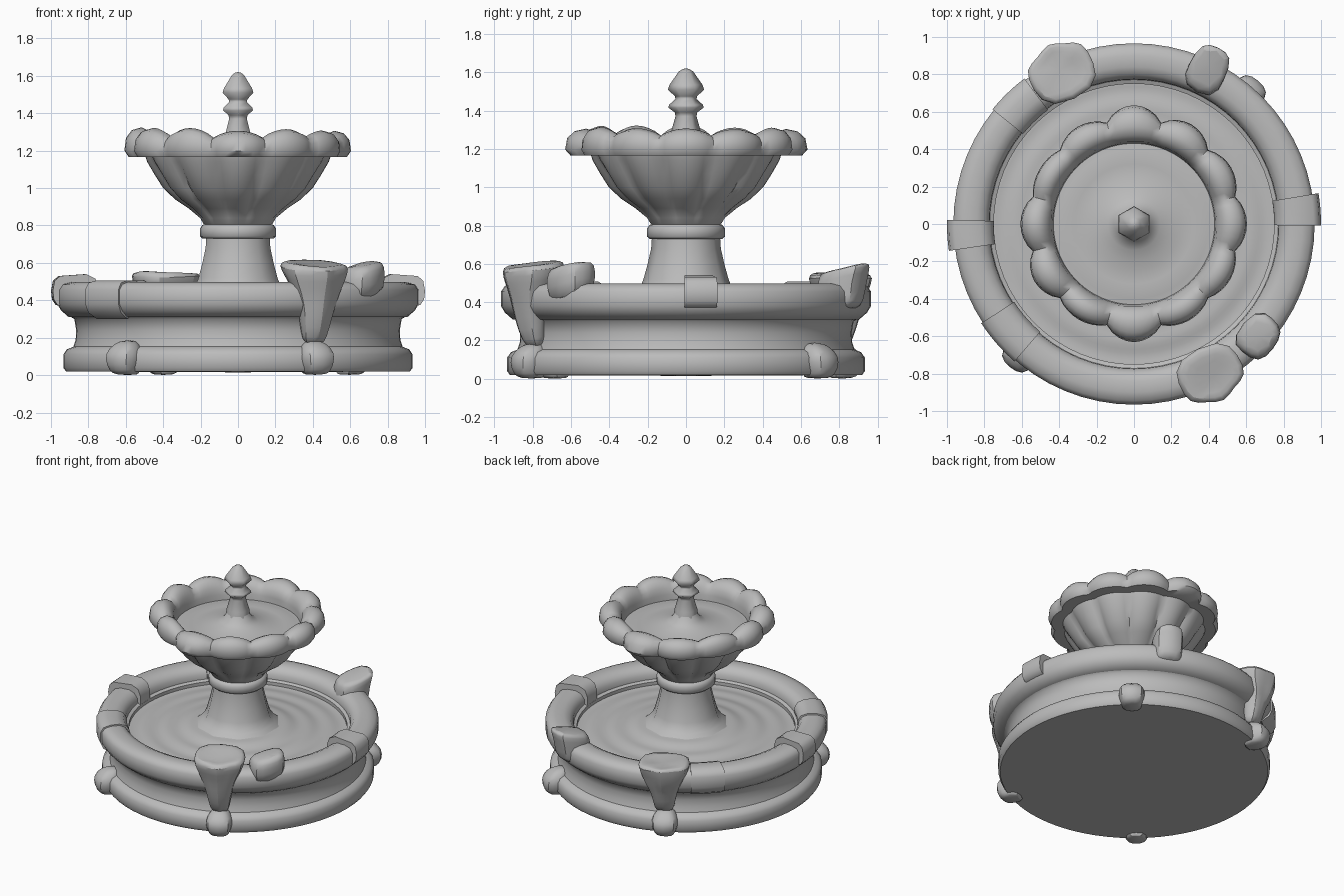
import bpy, bmesh, random
from math import sin, cos, pi, radians

random.seed(4)
if "Cube" in bpy.data.objects:
    bpy.data.objects.remove(bpy.data.objects["Cube"])

stone = bpy.data.materials.new("grey_stone")
stone.use_nodes = True
GREY = (0.5, 0.5, 0.5, 1)
stone.diffuse_color = GREY
stone.node_tree.nodes["Principled BSDF"].inputs["Base Color"].default_value = GREY


def finish(name, bm, angle):
    """Turn a bmesh into a shaded stone object."""
    bmesh.ops.remove_doubles(bm, verts=bm.verts, dist=0.0005)
    bmesh.ops.recalc_face_normals(bm, faces=bm.faces)
    mesh = bpy.data.meshes.new(name)
    bm.to_mesh(mesh)
    bm.free()
    mesh.materials.append(stone)
    ob = bpy.data.objects.new(name, mesh)
    bpy.context.collection.objects.link(ob)
    bpy.ops.object.select_all(action='DESELECT')
    ob.select_set(True)
    bpy.context.view_layer.objects.active = ob
    bpy.ops.object.shade_smooth_by_angle(angle=radians(angle))
    return ob


def bridge(bm, rings, wrap_rings, wrap_points):
    """Join neighbouring rings of points with quads."""
    n, m = len(rings), len(rings[0])
    for i in range(n if wrap_rings else n - 1):
        a, b = rings[i], rings[(i + 1) % n]
        for j in range(m if wrap_points else m - 1):
            k = (j + 1) % m
            bm.faces.new((a[j], a[k], b[k], b[j]))


def lathe(name, profile, segments=64, shape=None, angle=50, turn=0):
    """Spin a profile of (radius, height); shape may alter each point."""
    bm = bmesh.new()
    rings = []
    for s in range(segments):
        t = 2 * pi * s / segments + turn
        ring = []
        for i, (r, z) in enumerate(profile):
            if shape:
                r, z = shape(i, r, z, t)
            ring.append(bm.verts.new((r * cos(t), r * sin(t), z)))
        rings.append(ring)
    bridge(bm, rings, True, False)
    return finish(name, bm, angle)


def arc(name, profile, middle, width, steps=4):
    """Sweep a closed profile through part of a circle, in degrees."""
    bm = bmesh.new()
    rings = []
    for s in range(steps + 1):
        t = radians(middle + width * (s / steps - 0.5))
        rings.append([bm.verts.new((r * cos(t), r * sin(t), z)) for r, z in profile])
    bridge(bm, rings, False, True)
    bm.faces.new(rings[0])
    bm.faces.new(rings[-1])
    return finish(name, bm, 50)


# Section outlines: fraction of depth, fraction of half width
RIDGED = [(0, -0.8), (0.4, -1), (0.8, -0.95), (0.84, -0.45), (1.03, 0),
          (0.84, 0.45), (0.8, 0.95), (0.4, 1), (0, 0.8)]
BLOCKY = [(0, -1), (0.5, -1.05), (0.95, -0.95), (1.02, 0),
          (0.95, 0.95), (0.5, 1.05), (0, 1)]


def loft(name, degrees, sections, outline, jitter=0.0, tilt=0.0, slope=0.0):
    """Stack (height, inner radius, outer radius, width) into a soft lump.
    Tilt raises the left side and slope raises the inner side."""
    bm = bmesh.new()
    t = radians(degrees)
    rings = []
    for z, r0, r1, w in sections:
        ring = []
        for d, h in outline:
            r = r0 + (r1 - r0) * d + random.uniform(-jitter, jitter)
            y = w / 2 * h
            zz = z + tilt * h + slope * (0.5 - d) + random.uniform(-jitter, jitter)
            ring.append(bm.verts.new((r * cos(t) - y * sin(t), r * sin(t) + y * cos(t), zz)))
        rings.append(ring)
    bridge(bm, rings, False, True)
    bm.faces.new(rings[0])
    bm.faces.new(rings[-1])
    ob = finish(name, bm, 60)
    ob.modifiers.new("soften", 'SUBSURF').levels = 1


# Lower basin: moulded base, hollow wall and rounded rim
lathe("basin_wall", [
    (0, 0.015), (0.92, 0.02), (0.934, 0.04), (0.934, 0.11), (0.915, 0.138),
    (0.88, 0.152), (0.868, 0.19), (0.865, 0.24), (0.875, 0.3), (0.9, 0.315)])
lathe("basin_rim", [
    (0.86, 0.31), (0.905, 0.31), (0.945, 0.345), (0.966, 0.38), (0.966, 0.455),
    (0.945, 0.485), (0.9, 0.497), (0.84, 0.497), (0.8, 0.48), (0.775, 0.445),
    (0.772, 0.41), (0.75, 0.4), (0.75, 0.36)])

# Pool surface with gentle ripples rising towards the column
ripples = [(0.78, 0.375)]
for i in range(1, 27):
    r = 0.78 - i * 0.022
    ripples.append((r, 0.375 + 0.075 * ((0.78 - r) / 0.57) ** 2 + 0.004 * sin(r * 42)))
lathe("pool_water", ripples)

# Central column with facets, flared foot and collar
lathe("column", [(0.29, 0.43), (0.26, 0.455), (0.236, 0.485), (0.222, 0.52),
                 (0.2, 0.6), (0.182, 0.68), (0.178, 0.74)],
      segments=10, angle=40, turn=pi / 10)
lathe("collar", [(0.17, 0.73), (0.19, 0.73), (0.203, 0.742), (0.203, 0.785),
                 (0.19, 0.803), (0.17, 0.81)], segments=32)

# Upper bowl: fluted underside and uneven lobed rim
SPREAD = [0.65, 0.6, 0.8, 1.1, 0.6, 0.35, 0.7, 0.8, 0.45, 1.05, 0.5, 0.5]
LOBES = len(SPREAD)
height = [random.uniform(0.6, 1.15) for _ in SPREAD]


def lobe(t):
    i = round(t / (2 * pi) * LOBES) % LOBES
    return i, abs(cos(t * LOBES / 2)) ** 0.8


def flute(i, r, z, t):
    k, bump = lobe(t)
    depth = 0.045 * sin(pi * min(1, max(0, (z - 0.82) / 0.42)))
    return r + depth * (bump - 0.6) * (0.5 + SPREAD[k] / 2), z


def petals(i, r, z, t):
    k, bump = lobe(t)
    out = (0.02, 0.055, 0.068, 0.06, 0.04, 0.015, 0, -0.01, 0, 0)[i]
    up = (0, 0, 0.01, 0.03, 0.045, 0.05, 0.04, 0.02, 0, 0)[i]
    return r + out * bump * SPREAD[k], z + up * bump * height[k]


lathe("bowl_underside", [
    (0.17, 0.8), (0.185, 0.81), (0.2, 0.84), (0.255, 0.89), (0.325, 0.94),
    (0.385, 1.0), (0.43, 1.07), (0.475, 1.14), (0.49, 1.175)],
    segments=96, shape=flute)
lathe("bowl_rim", [
    (0.46, 1.165), (0.545, 1.165), (0.56, 1.19), (0.557, 1.235), (0.54, 1.26),
    (0.505, 1.27), (0.475, 1.26), (0.45, 1.235), (0.435, 1.2), (0.43, 1.15)],
    segments=96, shape=petals)

# Water in the upper bowl, rising to the finial
lathe("bowl_water", [
    (0.44, 1.158), (0.4, 1.16), (0.36, 1.168), (0.32, 1.163), (0.25, 1.168),
    (0.2, 1.18), (0.14, 1.195), (0.1, 1.22), (0.075, 1.26)], segments=48)

# Finial: six-sided stem with two swelling knobs and a pointed tip
lathe("finial", [
    (0.088, 1.22), (0.078, 1.29), (0.055, 1.37), (0.058, 1.39), (0.092, 1.415),
    (0.089, 1.43), (0.055, 1.46), (0.058, 1.475), (0.095, 1.51), (0.086, 1.535),
    (0.037, 1.605), (0.015, 1.618), (0, 1.62)], segments=6, angle=65, turn=pi / 6)

# Straps wrapped over the rim on both sides
STRAP = [(0.75, 0.39), (0.93, 0.365), (0.975, 0.375), (0.995, 0.405), (1.0, 0.45),
         (0.99, 0.505), (0.96, 0.53), (0.82, 0.54), (0.77, 0.515), (0.75, 0.46)]
arc("left_strap", STRAP, 4.5, 10)
arc("right_strap", STRAP, 183.5, 9.5)

# Shell ornaments hanging over the rim, front and back
SHELL = [(0.17, 0.84, 0.9, 0.1), (0.2, 0.84, 0.95, 0.14),
         (0.34, 0.84, 1.0, 0.19), (0.44, 0.82, 1.03, 0.25),
         (0.52, 0.76, 1.06, 0.33), (0.58, 0.73, 1.08, 0.38),
         (0.605, 0.76, 1.05, 0.33), (0.59, 0.83, 0.98, 0.18)]
loft("front_shell", 297, SHELL, RIDGED, 0.008, slope=0.04)
loft("back_shell", 115.5, [(z - 0.05 * (z > 0.4), a, b, w) for z, a, b, w in SHELL],
     RIDGED, 0.014)

# Broken stones resting on the rim
loft("front_left_stone", 318, [
    (0.4, 0.8, 0.98, 0.21), (0.5, 0.78, 1.0, 0.24),
    (0.57, 0.78, 1.0, 0.23), (0.6, 0.82, 0.97, 0.17)], BLOCKY, 0.012, tilt=0.025)
loft("back_left_stone", 64.5, [
    (0.34, 0.8, 0.98, 0.17), (0.37, 0.78, 1.01, 0.19), (0.48, 0.77, 1.03, 0.2),
    (0.56, 0.78, 1.05, 0.2), (0.58, 0.8, 1.04, 0.17)], BLOCKY, 0.008, slope=-0.06)

# Rounded knobs around the foot of the basin
for label, a in (("back_left", 49), ("back_right", 116),
                 ("front_right", 229), ("front_left", 297)):
    loft(label + "_knob", a, [
        (0.0, 0.84, 0.96, 0.11), (0.02, 0.84, 1.0, 0.14),
        (0.09, 0.84, 1.02, 0.185), (0.14, 0.84, 1.0, 0.165),
        (0.19, 0.84, 0.93, 0.08)], BLOCKY, 0.004)

# Joints where the rim blocks meet
BLOCK = [(0.765, 0.42), (0.9, 0.3), (0.955, 0.335), (0.974, 0.38), (0.974, 0.458),
         (0.953, 0.493), (0.9, 0.507), (0.838, 0.507), (0.79, 0.489), (0.764, 0.445)]
arc("right_rim_block", BLOCK, 221, 16, 5)
arc("back_rim_block", BLOCK, 134, 14, 5)
